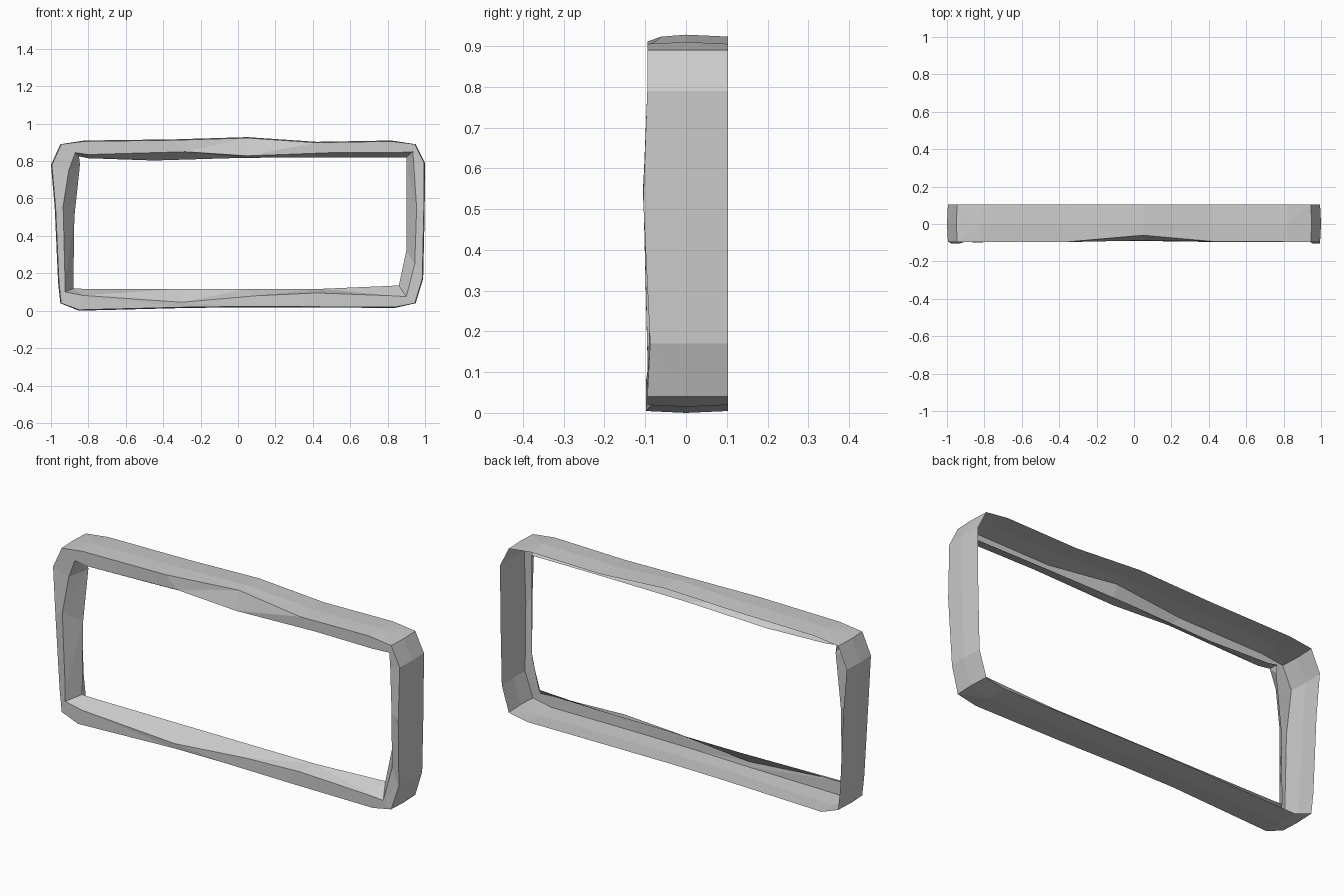
import bpy, bmesh

# Stations round the frame, clockwise from the top left corner:
# outer x, z | front y | front inner edge x, z | inner rim x, z
STATIONS = [
    (-0.95, 0.89, -0.095, -0.87, 0.845, -0.85, 0.825),
    (-0.82, 0.91, -0.095, -0.80, 0.835, -0.80, 0.815),
    (-0.35, 0.916, -0.095, -0.28, 0.85, -0.45, 0.803),
    (0.05, 0.928, -0.06, 0.05, 0.828, 0.02, 0.817),
    (0.42, 0.903, -0.093, 0.50, 0.845, 0.45, 0.82),
    (0.82, 0.91, -0.095, 0.84, 0.845, 0.82, 0.82),
    (0.95, 0.89, -0.095, 0.935, 0.85, 0.90, 0.82),
    (1.00, 0.79, -0.095, 0.94, 0.78, 0.90, 0.77),
    (0.998, 0.52, -0.105, 0.955, 0.55, 0.90, 0.55),
    (0.99, 0.17, -0.088, 0.945, 0.25, 0.90, 0.32),
    (0.95, 0.04, -0.095, 0.90, 0.075, 0.86, 0.135),
    (0.84, 0.015, -0.095, 0.82, 0.08, 0.80, 0.132),
    (0.35, 0.017, -0.095, 0.42, 0.095, 0.45, 0.117),
    (0.0, 0.018, -0.09, 0.10, 0.08, 0.05, 0.117),
    (-0.30, 0.014, -0.085, -0.30, 0.045, -0.30, 0.117),
    (-0.85, 0.0, -0.098, -0.83, 0.082, -0.83, 0.117),
    (-0.95, 0.04, -0.095, -0.925, 0.10, -0.88, 0.119),
    (-0.962, 0.15, -0.095, -0.925, 0.16, -0.88, 0.16),
    (-0.98, 0.55, -0.105, -0.935, 0.56, -0.875, 0.50),
    (-1.00, 0.78, -0.095, -0.905, 0.75, -0.845, 0.78),
]
BACK_Y, RIM_Y = 0.103, -0.02


def section(ox, oz, fy, ex, ez, rx, rz):
    """Open profile: back edge, crest, front edge, inner edge, inner rim."""
    pull = 0.005
    bx = ox * (1 - pull * (abs(ox) > 0.9))
    bz = oz + (0.46 - oz) * pull * 2 if abs(ox) < 0.9 else oz
    return [(bx, BACK_Y, bz), (ox, 0.0, oz), (bx, fy, bz),
            (ex, min(fy, -0.088), ez), (rx, RIM_Y, rz)]


# Rough-hewn frame shell, open at the back
bm = bmesh.new()
rings = [[bm.verts.new(p) for p in section(*s)] for s in STATIONS]
for i, a in enumerate(rings):
    b = rings[(i + 1) % len(rings)]
    for j in range(len(a) - 1):
        quad = (a[j], b[j], b[j + 1], a[j + 1])
        bm.faces.new(quad)
bmesh.ops.triangulate(bm, faces=bm.faces[:])
bmesh.ops.recalc_face_normals(bm, faces=bm.faces[:])
# Outer skin must face outwards
bm.faces.ensure_lookup_table()
top = max(bm.faces, key=lambda f: f.calc_center_median().z)
if top.normal.z < 0:
    bmesh.ops.reverse_faces(bm, faces=bm.faces[:])
mesh = bpy.data.meshes.new("frame")
bm.to_mesh(mesh)
bm.free()
frame = bpy.data.objects.new("frame", mesh)
bpy.context.collection.objects.link(frame)
